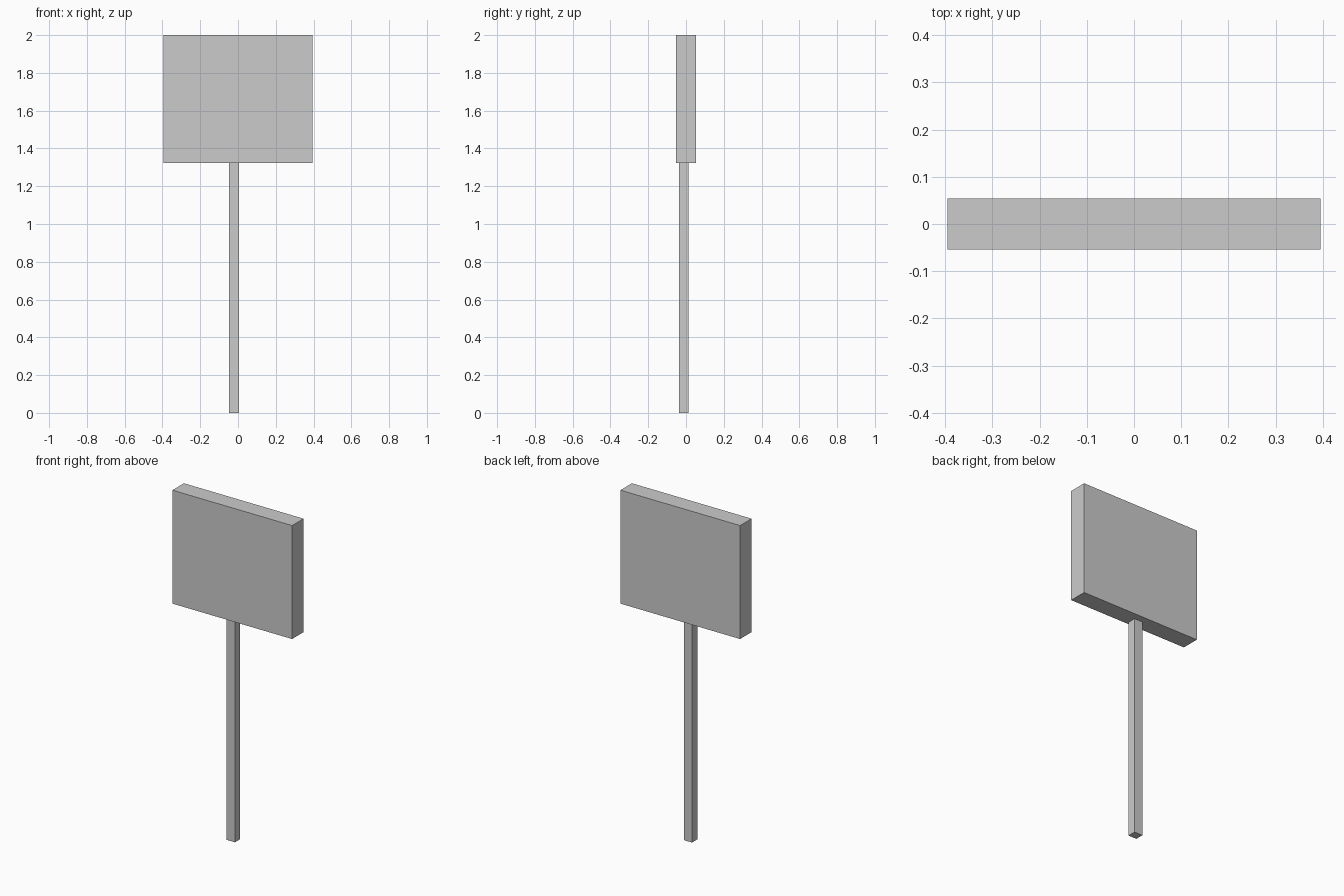
import bpy

if "Cube" in bpy.data.objects:
    bpy.data.objects.remove(bpy.data.objects["Cube"])


def box(name, lo, hi):
    """Add an axis-aligned box between two corners."""
    bpy.ops.mesh.primitive_cube_add(size=1, location=[(a + b) / 2 for a, b in zip(lo, hi)])
    obj = bpy.context.object
    obj.name = name
    obj.scale = [b - a for a, b in zip(lo, hi)]
    bpy.ops.object.transform_apply(location=False, rotation=False, scale=True)
    return obj


# Sign panel
box("sign_board", (-0.395, -0.054, 1.323), (0.395, 0.054, 2.0))

# Slightly off-centre post beneath the panel
box("sign_post", (-0.048, -0.038, 0.0), (0.006, 0.012, 1.323))
